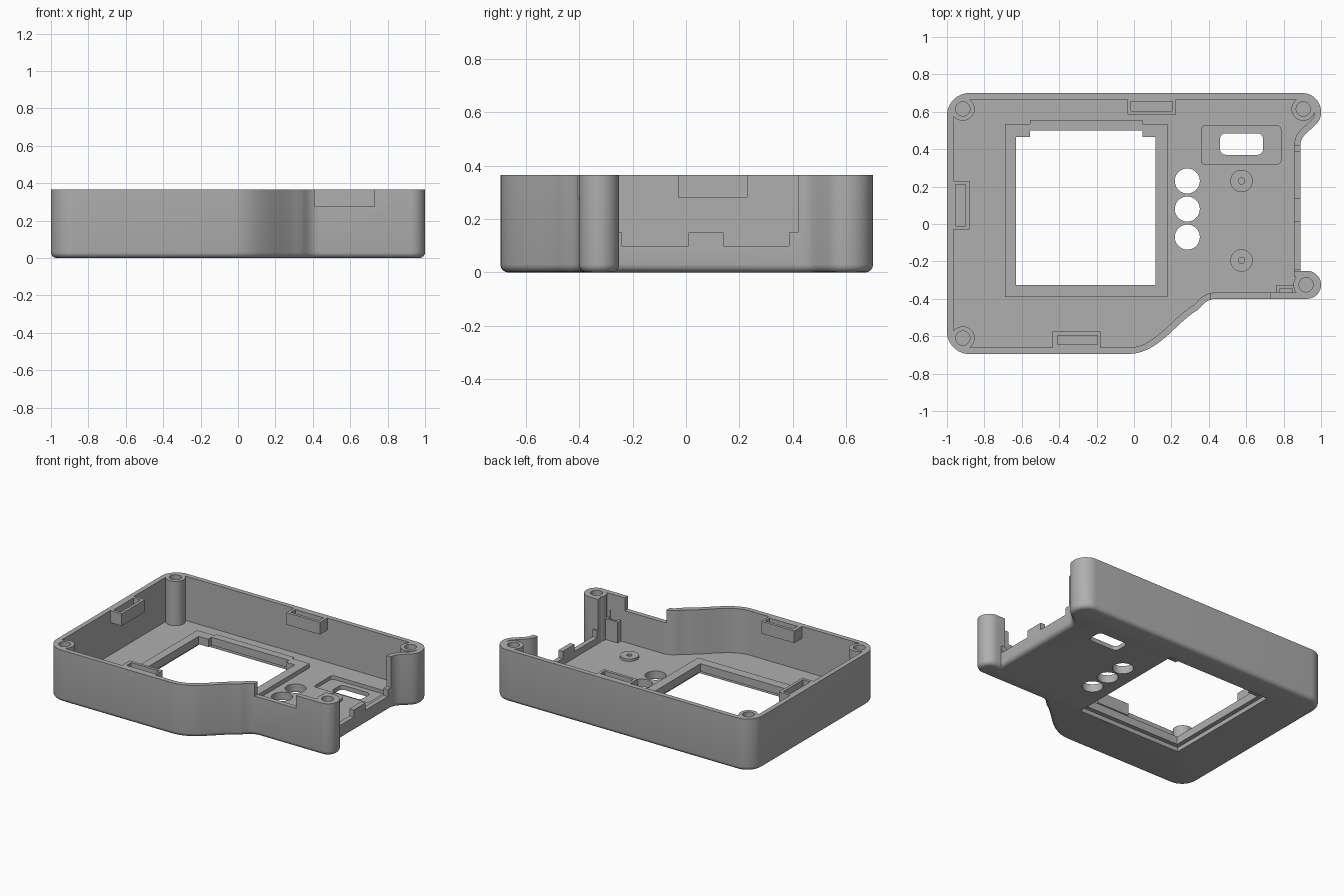
import bpy, bmesh, math
from mathutils import Vector
from mathutils.geometry import interpolate_bezier

if "Cube" in bpy.data.objects:
    bpy.data.objects.remove(bpy.data.objects["Cube"], do_unlink=True)

HEIGHT, FLOOR, WALL = 0.365, 0.055, 0.034

grey = bpy.data.materials.new("plain grey plastic")
grey.use_nodes = True
grey.diffuse_color = (0.43, 0.43, 0.43, 1)
grey.node_tree.nodes["Principled BSDF"].inputs["Base Color"].default_value = grey.diffuse_color


# Flat shapes
def arc(x, y, r, a0, a1, n=12):
    angles = [math.radians(a0 + (a1 - a0) * i / n) for i in range(n + 1)]
    return [Vector((x + r * math.cos(a), y + r * math.sin(a))) for a in angles]


def circle(x, y, r):
    return arc(x, y, r, 0, 360, 36)[:-1]


def rect(x0, x1, y0, y1):
    return [Vector(p) for p in ((x0, y0), (x1, y0), (x1, y1), (x0, y1))]


def round_rect(x0, x1, y0, y1, r):
    return (arc(x1 - r, y0 + r, r, -90, 0, 6) + arc(x1 - r, y1 - r, r, 0, 90, 6)
            + arc(x0 + r, y1 - r, r, 90, 180, 6) + arc(x0 + r, y0 + r, r, 180, 270, 6))


def curve(*points, n=10):
    return [p.to_2d() for p in interpolate_bezier(*[Vector(p).to_3d() for p in points], n)]


def inset(points, d):
    result = []
    for i, p in enumerate(points):
        a = (p - points[i - 1]).normalized()
        b = (points[(i + 1) % len(points)] - p).normalized()
        na, nb = Vector((-a.y, a.x)), Vector((-b.y, b.x))
        result.append(p + (na + nb) * d / (1 + na.dot(nb)))
    return result


def prism(name, points, z0, z1, bevel=0):
    bm = bmesh.new()
    base = bm.faces.new([bm.verts.new((p.x, p.y, z0)) for p in points])
    top = bmesh.ops.extrude_face_region(bm, geom=[base])["geom"]
    for v in top:
        if isinstance(v, bmesh.types.BMVert):
            v.co.z = z1
    bmesh.ops.recalc_face_normals(bm, faces=bm.faces)
    if bevel:
        low = [e for e in bm.edges if all(v.co.z < z0 + 1e-5 for v in e.verts)]
        bmesh.ops.bevel(bm, geom=low, offset=bevel, segments=4, profile=0.5, affect='EDGES')
    mesh = bpy.data.meshes.new(name)
    bm.to_mesh(mesh)
    bm.free()
    mesh.materials.append(grey)
    ob = bpy.data.objects.new(name, mesh)
    bpy.context.collection.objects.link(ob)
    return ob


# Outer outline, counter-clockwise from the left front corner
outline = arc(-0.88, -0.575, 0.12, 180, 270)
outline += curve((-0.03, -0.695), (0.13, -0.695), (0.22, -0.53), (0.34, -0.46), n=14)
outline += curve((0.34, -0.46), (0.37, -0.43), (0.39, -0.4), (0.44, -0.4), n=8)[1:]
outline += arc(0.925, -0.325, 0.075, -90, 90, 18)
outline += [Vector((0.89, -0.25))]
outline += curve((0.89, 0.42), (0.89, 0.47), (0.93, 0.49), (0.96, 0.52))
outline += curve((0.96, 0.52), (0.99, 0.545), (1.0, 0.57), (1.0, 0.6))[1:-1]
outline += arc(0.9, 0.6, 0.1, 0, 90) + arc(-0.88, 0.58, 0.12, 90, 180)

case = prism("case_shell", outline, 0, HEIGHT, bevel=0.03)


def combine(operation, points, z0, z1):
    tool = prism("helper", points, z0, z1)
    tool.hide_render = True
    mod = case.modifiers.new("combine", 'BOOLEAN')
    mod.operation, mod.object, mod.solver = operation, tool, 'EXACT'
    bpy.ops.object.select_all(action='DESELECT')
    bpy.context.view_layer.objects.active = case
    case.select_set(True)
    bpy.ops.object.modifier_apply(modifier=mod.name)
    bpy.data.objects.remove(tool, do_unlink=True)


def add(points, z0, z1):
    combine('UNION', points, z0, z1)


def cut(points, z0, z1):
    combine('DIFFERENCE', points, z0, z1)


# Hollow interior
TOP = HEIGHT + 0.1
cut(inset(outline, WALL), FLOOR, TOP)

# Open right side with a stepped low wall, and a notch in the front wall
cut(rect(0.8, 1.1, -0.25, 0.42), 0.15, TOP)
for y0, y1 in ((-0.24, 0.01), (0.14, 0.385)):
    cut(rect(0.8, 1.1, y0, y1), 0.1, TOP)
cut(rect(0.41, 0.73, -0.45, -0.33), 0.275, TOP)

# Corner screw posts
posts = [(-0.915, 0.615, 0.063), (-0.915, -0.61, 0.063),
         (0.905, 0.615, 0.063), (0.92, -0.325, 0.068)]
for x, y, r in posts:
    add(circle(x, y, r), 0.04, HEIGHT)
for x, y, r in posts:
    cut(circle(x, y, 0.038), 0.12, TOP)

# Latch pockets on the left, back and front walls
pockets = [(-0.98, -0.88, -0.03, 0.23, -0.955, -0.9, -0.01, 0.21),
           (-0.035, 0.225, 0.585, 0.68, -0.015, 0.205, 0.605, 0.655),
           (-0.435, -0.18, -0.675, -0.575, -0.41, -0.195, -0.645, -0.595)]
for p in pockets:
    add(rect(*p[:4]), 0.28, HEIGHT)
    cut(rect(*p[4:]), 0.3, TOP)

# Small hollow block beside the front right post
add(rect(0.76, 0.865, -0.39, -0.33), 0.04, 0.2)
cut(rect(0.78, 0.845, -0.37, -0.345), 0.12, 0.25)

# Raised display rim, its window and the recess underneath
add(rect(-0.69, 0.18, -0.39, 0.535), 0.04, 0.085)
add(rect(-0.555, 0.045, 0.3, 0.555), 0.04, 0.085)
cut(rect(-0.63, 0.115, -0.325, 0.465), -0.1, 0.2)
cut(rect(-0.555, 0.045, 0.3, 0.5), -0.1, 0.2)
cut(rect(-0.66, 0.145, -0.355, 0.525), -0.1, 0.03)

# Button holes
for y in (0.23, 0.08, -0.07):
    cut(circle(0.285, y, 0.067), -0.1, 0.2)

# Recessed slot plate
cut(round_rect(0.36, 0.785, 0.32, 0.525, 0.02), 0.03, 0.2)
cut(round_rect(0.46, 0.69, 0.37, 0.485, 0.03), -0.1, 0.2)

# Board standoffs
for y in (0.23, -0.195):
    add(circle(0.575, y, 0.06), 0.04, 0.072)
    cut(circle(0.575, y, 0.017), 0.03, 0.2)

case.select_set(True)
bpy.context.view_layer.objects.active = case
bpy.ops.object.shade_smooth_by_angle(angle=math.radians(30))
